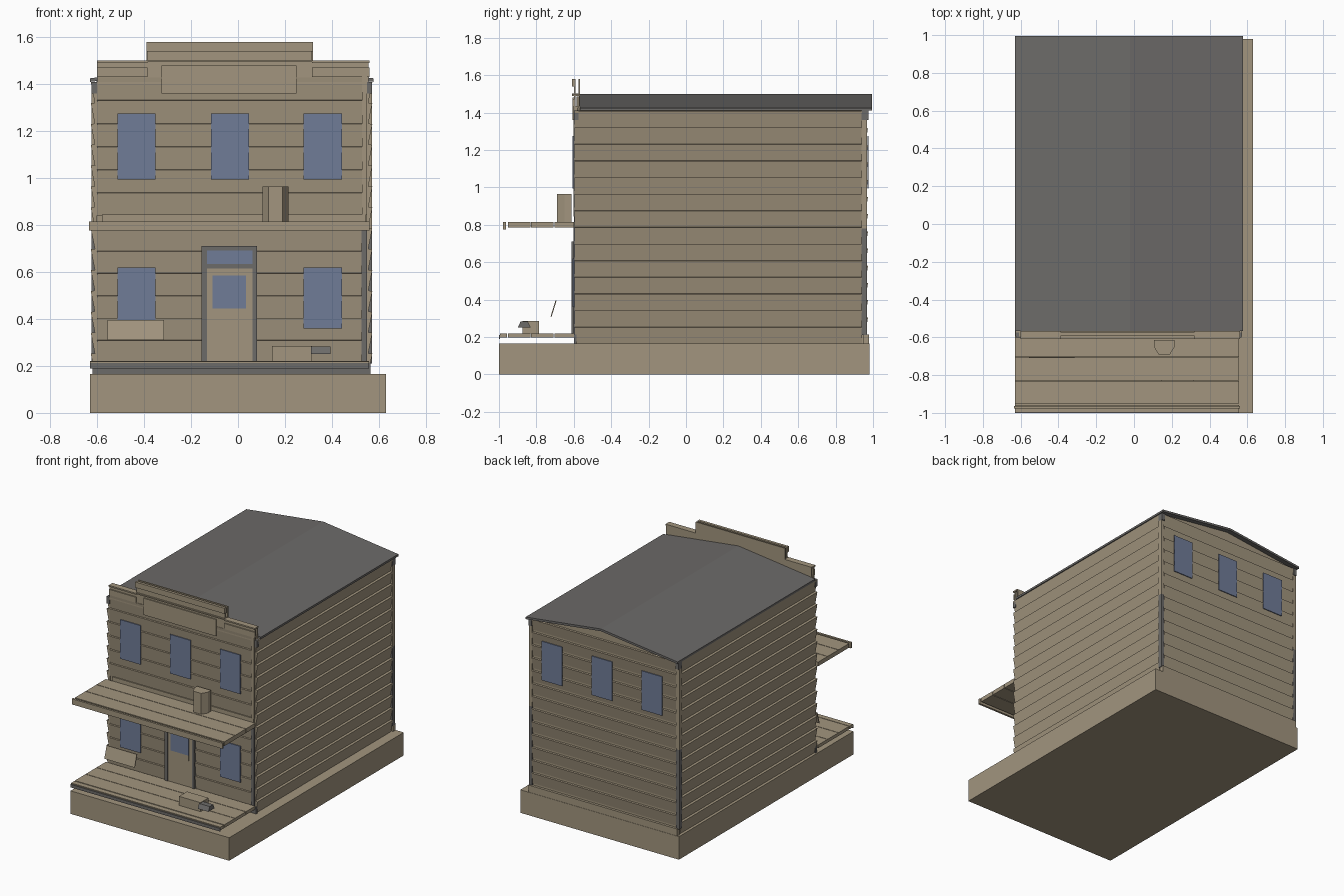
import bpy, bmesh

cube = bpy.data.objects.get("Cube")
if cube:
    bpy.data.objects.remove(cube, do_unlink=True)


def material(name, rgb):
    m = bpy.data.materials.new(name)
    m.use_nodes = True
    color = (*rgb, 1)
    m.diffuse_color = color
    m.node_tree.nodes["Principled BSDF"].inputs["Base Color"].default_value = color
    return m


WOOD = material("weathered wood", (0.36, 0.30, 0.21))
GREY = material("grey trim", (0.15, 0.145, 0.14))
GLASS = material("blue glass", (0.16, 0.20, 0.31))


def prism(name, points, axis, lo, hi, mat):
    """Extrude a flat outline along an axis; points hold the other two coordinates."""
    place = {"x": lambda a, b, t: (t, a, b),
             "y": lambda a, b, t: (a, t, b),
             "z": lambda a, b, t: (a, b, t)}[axis]
    bm = bmesh.new()
    ends = [[bm.verts.new(place(a, b, t)) for a, b in points] for t in (lo, hi)]
    for ring in ends:
        bm.faces.new(ring)
    n = len(points)
    for i in range(n):
        j = (i + 1) % n
        bm.faces.new((ends[0][i], ends[0][j], ends[1][j], ends[1][i]))
    bmesh.ops.recalc_face_normals(bm, faces=bm.faces)
    mesh = bpy.data.meshes.new(name)
    bm.to_mesh(mesh)
    bm.free()
    mesh.materials.append(mat)
    obj = bpy.data.objects.new(name, mesh)
    bpy.context.scene.collection.objects.link(obj)
    return obj


def box(name, x, y, z, mat=WOOD):
    outline = [(x[0], y[0]), (x[1], y[0]), (x[1], y[1]), (x[0], y[1])]
    return prism(name, outline, "z", z[0], z[1], mat)


def siding(name, inner, outer, axis, lo, hi, z0, z1, count):
    """Stack of tilted boards in saw-tooth profile."""
    h = (z1 - z0) / count
    back = inner - (outer - inner) * 0.5
    pts = [(back, z0)]
    for i in range(count):
        pts += [(inner, z0 + i * h), (outer, z0 + (i + 0.98) * h)]
    pts += [(inner, z1), (back, z1)]
    return prism(name, pts, axis, lo, hi, WOOD)


# Foundation and building core
FLOOR, EAVE, RIDGE = 0.165, 1.41, 1.485
MID = -0.02
box("base", (-0.63, 0.63), (-1, 0.98), (0, FLOOR))
core = [(-0.608, FLOOR), (0.553, FLOOR), (0.553, EAVE), (MID, RIDGE), (-0.608, EAVE)]
prism("core_walls", core, "y", -0.585, 0.96, WOOD)
box("foundation_front", (-0.62, 0.565), (-0.6, -0.585), (FLOOR, 0.215), GREY)
box("foundation_back", (-0.615, 0.565), (0.95, 0.978), (FLOOR, 0.215))

# Board siding
siding("siding_left", 0.555, 0.572, "y", -0.595, 0.94, FLOOR, EAVE, 14)
siding("siding_right", -0.61, -0.627, "y", -0.595, 0.94, FLOOR, EAVE, 14)
siding("siding_back", 0.958, 0.973, "x", -0.6, 0.545, 0.215, EAVE, 13)
siding("siding_front_lower", -0.592, -0.602, "x", -0.6, 0.525, 0.215, 0.785, 6)
siding("siding_front_upper", -0.592, -0.602, "x", -0.6, 0.528, 0.84, 1.43, 6)
box("front_band", (-0.58, 0.545), (-0.6, -0.58), (0.785, 0.845))

# Corner posts: grey below, wood above
for side, x in (("left", (0.545, 0.57)), ("right", (-0.625, -0.6))):
    box("back_post_lower_" + side, x, (0.938, 0.968), (0.21, 0.78), GREY)
    box("back_post_upper_" + side, x, (0.938, 0.968), (0.78, 1.36))
    box("back_post_cap_" + side, x, (0.938, 0.975), (1.36, EAVE), GREY)
    box("front_eave_block_" + side, x, (-0.6, -0.575), (1.36, EAVE), GREY)
box("front_post_lower", (0.525, 0.55), (-0.602, -0.58), (0.215, 0.785), GREY)
box("front_post_upper", (0.528, 0.55), (-0.602, -0.58), (0.845, 1.43))

# Gabled roof
roof = [(-0.63, 1.41), (MID, 1.483), (0.577, 1.41),
        (0.577, 1.425), (MID, 1.499), (-0.63, 1.425)]
prism("roof", roof, "y", -0.566, 0.995, GREY)

# Stepped false front with cornice ledges
step = [(-0.6, 1.4), (0.555, 1.4), (0.555, 1.495), (0.315, 1.495),
        (0.315, 1.575), (-0.385, 1.575), (-0.385, 1.495), (-0.6, 1.495)]
prism("false_front", step, "y", -0.6, -0.59, WOOD)
prism("false_front_back", step, "y", -0.573, -0.567, WOOD)
box("parapet_shelf", (-0.6, 0.555), (-0.6, -0.567), (1.425, 1.435))
for x in ((-0.6, -0.385), (0.315, 0.56)):
    box("side_cornice", x, (-0.61, -0.567), (1.49, 1.5))
    box("side_cornice_strip", x, (-0.608, -0.6), (1.43, 1.47))
box("top_cornice", (-0.39, 0.32), (-0.61, -0.59), (1.54, 1.58))
box("top_cornice_back", (-0.39, 0.32), (-0.575, -0.567), (1.5, 1.58))
box("top_cornice_shelf", (-0.385, 0.315), (-0.61, -0.567), (1.495, 1.503))
box("sign_panel", (-0.325, 0.25), (-0.608, -0.6), (1.36, 1.48))


# Windows
def window(name, cx, z, y, half=0.081):
    box(name, (cx - half, cx + half), (y - 0.003, y + 0.003), z, GLASS)


for cx in (-0.432, -0.035, 0.361):
    window("front_upper_window", cx, (0.995, 1.275), -0.603)
    window("back_window", cx + 0.02, (0.995, 1.275), 0.974)
for cx in (-0.432, 0.361):
    window("front_lower_window", cx, (0.36, 0.62), -0.603)

# Door with frame, transom and glass
for x in ((-0.155, -0.133), (0.062, 0.08)):
    box("door_jamb", x, (-0.611, -0.59), (0.22, 0.71), GREY)
for z in ((0.615, 0.635), (0.692, 0.71)):
    box("door_rail", (-0.155, 0.08), (-0.611, -0.59), z, GREY)
box("door", (-0.133, 0.062), (-0.606, -0.595), (0.22, 0.615))
window("transom", -0.035, (0.635, 0.692), -0.603, 0.098)
window("door_glass", -0.037, (0.445, 0.585), -0.606, 0.072)
box("door_panel", (-0.108, 0.034), (-0.609, -0.6), (0.405, 0.445))

# Porch floor and balcony roof made of planks
edges = (-0.6, -0.708, -0.832, -0.955)
for name, z0, z1 in (("porch", 0.197, 0.22), ("balcony", 0.785, 0.815)):
    for back, front in zip(edges, edges[1:]):
        box(name + "_plank", (-0.63, 0.557), (front + 0.004, back), (z0, z1))
box("porch_lip", (-0.63, 0.557), (-0.994, -0.957), (0.197, 0.219))
box("porch_fascia", (-0.63, 0.557), (-1, -0.994), (0.19, 0.212), GREY)
box("balcony_fascia", (-0.635, 0.56), (-0.978, -0.963), (0.776, 0.816))

# Chest on the balcony with a faceted front
chest = [(0.105, -0.613), (0.215, -0.613), (0.215, -0.65),
         (0.19, -0.69), (0.13, -0.69), (0.105, -0.65)]
prism("balcony_chest", chest, "z", 0.815, 0.965, WOOD)

# Leaning board, crate and small spout on the porch
board = [(-0.724, 0.31), (-0.718, 0.31), (-0.692, 0.395), (-0.698, 0.395)]
prism("leaning_board", board, "x", -0.555, -0.315, WOOD)
box("porch_crate", (0.145, 0.315), (-0.875, -0.785), (0.22, 0.285))
spout = [(-0.9, 0.25), (-0.83, 0.25), (-0.845, 0.282), (-0.885, 0.282)]
prism("crate_spout", spout, "x", 0.31, 0.395, GREY)
